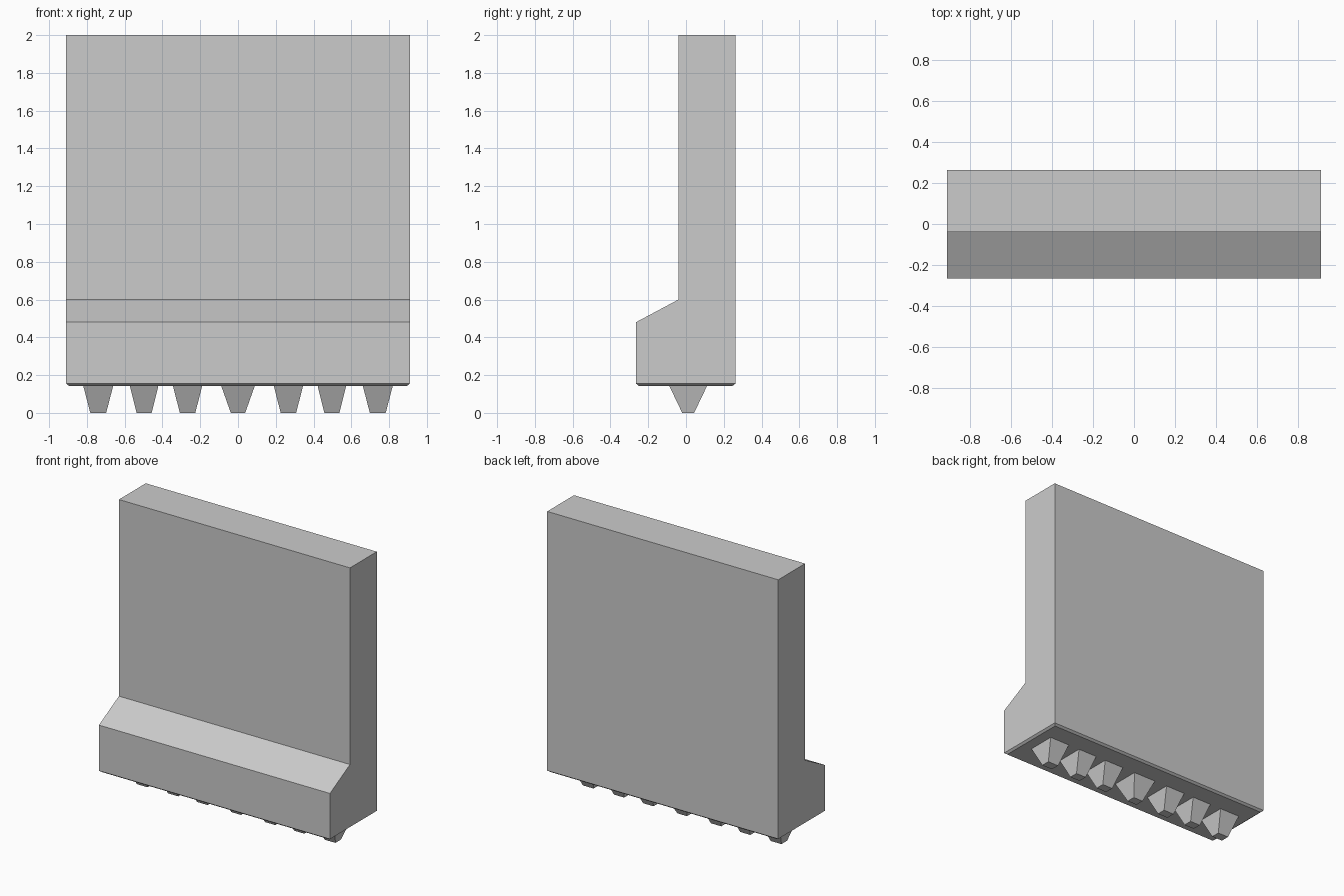
import bpy, bmesh

if "Cube" in bpy.data.objects:
    bpy.data.objects.remove(bpy.data.objects["Cube"])


def make_object(name, bm):
    bmesh.ops.recalc_face_normals(bm, faces=bm.faces)
    mesh = bpy.data.meshes.new(name)
    bm.to_mesh(mesh)
    bm.free()
    obj = bpy.data.objects.new(name, mesh)
    bpy.context.collection.objects.link(obj)
    return obj


def frustum(name, x, top, bottom, y_top, y_bottom, z_top, z_bottom):
    """Tapered block: half widths in x, (min, max) ranges in y."""
    bm = bmesh.new()
    rings = []
    for half, (y0, y1), z in ((top, y_top, z_top), (bottom, y_bottom, z_bottom)):
        rings.append([bm.verts.new(p) for p in (
            (x - half, y0, z), (x + half, y0, z), (x + half, y1, z), (x - half, y1, z))])
    for ring in rings:
        bm.faces.new(ring)
    for i in range(4):
        j = (i + 1) % 4
        bm.faces.new((rings[0][i], rings[0][j], rings[1][j], rings[1][i]))
    return make_object(name, bm)


# Wall body: stepped side profile extruded along x
HALF = 0.91
profile = [(-0.265, 0.155), (-0.265, 0.48), (-0.04, 0.6),
           (-0.04, 2.0), (0.262, 2.0), (0.262, 0.155)]
bm = bmesh.new()
side = bm.faces.new([bm.verts.new((-HALF, y, z)) for y, z in profile])
ext = bmesh.ops.extrude_face_region(bm, geom=[side])
verts = [v for v in ext["geom"] if isinstance(v, bmesh.types.BMVert)]
bmesh.ops.translate(bm, verts=verts, vec=(2 * HALF, 0, 0))
bmesh.ops.recalc_face_normals(bm, faces=bm.faces)

# Thin chamfered lip around the underside
base = min(bm.faces, key=lambda f: f.calc_center_median().z)
bmesh.ops.inset_region(bm, faces=[base], thickness=0.022, depth=0)
for v in base.verts:
    v.co.z = 0.143
make_object("wall_body", bm)

# Row of tapered teeth, the centre one a little wider
for i, (x, top, bottom) in enumerate([
        (-0.74, 0.08, 0.042), (-0.497, 0.076, 0.04), (-0.267, 0.078, 0.041),
        (0.0, 0.09, 0.038),
        (0.267, 0.078, 0.041), (0.497, 0.076, 0.04), (0.74, 0.08, 0.042)]):
    frustum(f"tooth_{i + 1}", x, top, bottom,
            (-0.09, 0.113), (-0.02, 0.043), 0.146, 0.0)
